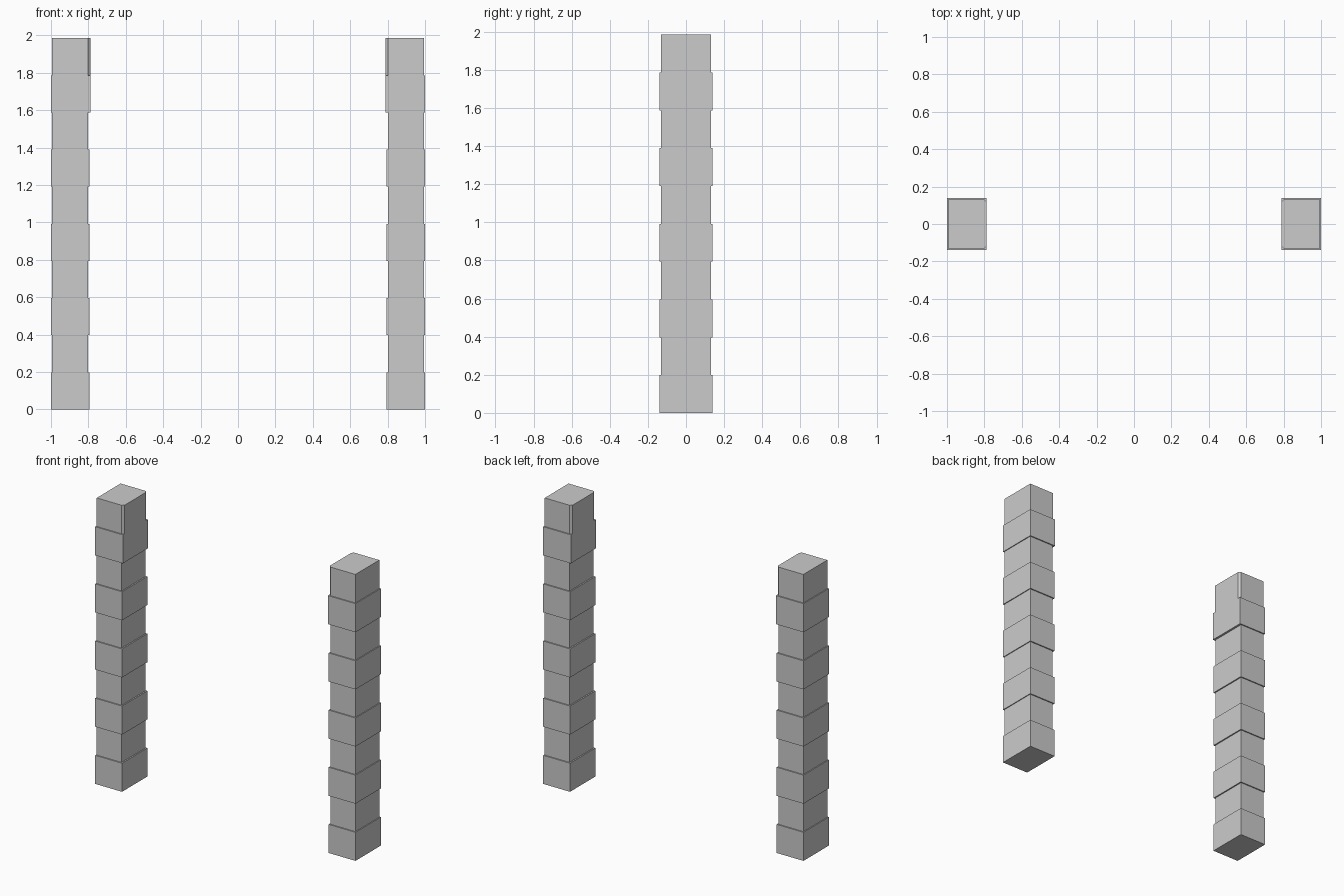
import bpy, bmesh

if "Cube" in bpy.data.objects:
    bpy.data.objects.remove(bpy.data.objects["Cube"])

H = 0.1985      # height of one block
COUNT = 10      # blocks per pillar


def prism(name, outline, z0, z1, side):
    """Extrude a plan outline upwards; side = -1 or 1 mirrors it in x."""
    bm = bmesh.new()
    base = bm.faces.new([bm.verts.new((side * x, y, z0)) for x, y in outline])
    top = bmesh.ops.extrude_face_region(bm, geom=[base])["geom"]
    bmesh.ops.translate(bm, vec=(0, 0, z1 - z0),
                        verts=[g for g in top if isinstance(g, bmesh.types.BMVert)])
    bmesh.ops.recalc_face_normals(bm, faces=bm.faces)
    mesh = bpy.data.meshes.new(name)
    bm.to_mesh(mesh)
    bm.free()
    bpy.context.collection.objects.link(bpy.data.objects.new(name, mesh))


def rect(inner, outer, half):
    return [(inner, -half), (outer, -half), (outer, half), (inner, half)]


wide = rect(0.794, 1.0, 0.139)
narrow = rect(0.803, 0.994, 0.131)
collar = rect(0.788, 1.0, 0.139)
# Cap block: inner face flush with the collar, inner corners chamfered
cap = [(0.802, -0.131), (0.994, -0.131), (0.994, 0.131), (0.802, 0.131),
       (0.788, 0.118), (0.788, -0.118)]

# Two mirrored pillars of alternating blocks
for side, label in ((-1, "left"), (1, "right")):
    for i in range(COUNT):
        if i == COUNT - 1:
            part, outline = "cap", cap
        elif i == COUNT - 2:
            part, outline = "collar", collar
        elif i % 2:
            part, outline = "narrow", narrow
        else:
            part, outline = "wide", wide
        prism(f"{label}_pillar_{part}_block_{i + 1}", outline, i * H, (i + 1) * H, side)
